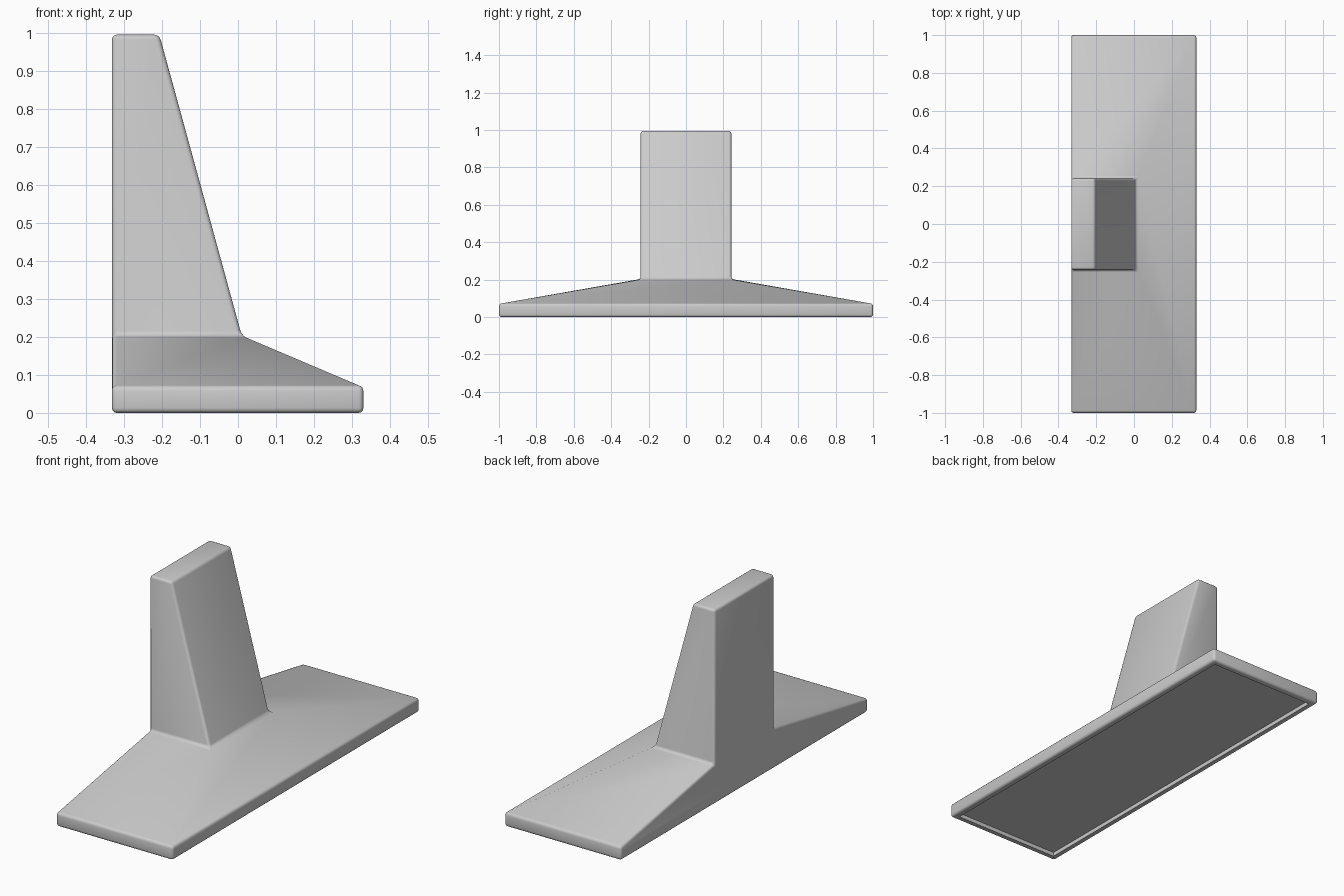
import bpy, bmesh, math

if "Cube" in bpy.data.objects:
    bpy.data.objects.remove(bpy.data.objects["Cube"])

# Stacked rectangular sections: (z, front x, half depth in y); the back stays flush
BACK = -0.332
SECTIONS = [(0.0, 0.33, 1.0), (0.07, 0.33, 1.0),
            (0.203, 0.01, 0.242), (0.995, -0.207, 0.242)]

bm = bmesh.new()
rings = []
for z, front, half in SECTIONS:
    corners = [(BACK, -half), (front, -half), (front, half), (BACK, half)]
    rings.append([bm.verts.new((x, y, z)) for x, y in corners])

# Walls and caps
for low, high in zip(rings, rings[1:]):
    for i in range(4):
        j = (i + 1) % 4
        bm.faces.new((low[i], low[j], high[j], high[i]))
bm.faces.new(rings[0][::-1])
bm.faces.new(rings[-1])
bm.normal_update()

# Rounded edges and fillets on all clear corners
sharp = [e for e in bm.edges if e.calc_face_angle() > math.radians(30)]
bmesh.ops.bevel(bm, geom=sharp, offset=0.013, segments=3, profile=0.5,
                affect='EDGES', clamp_overlap=True)
bm.normal_update()

# Shallow recess under the foot
under = min(bm.faces, key=lambda f: f.normal.z * f.calc_area())
bmesh.ops.inset_region(bm, faces=[under], thickness=0.027)
wall = bmesh.ops.inset_region(bm, faces=[under], thickness=0.0005)
for v in under.verts:
    v.co.z += 0.02

mesh = bpy.data.meshes.new("pedestal_stand")
bm.to_mesh(mesh)
bm.free()
stand = bpy.data.objects.new("pedestal_stand", mesh)
bpy.context.collection.objects.link(stand)

# Smooth shading with crisp recess edges
bpy.context.view_layer.objects.active = stand
stand.select_set(True)
bpy.ops.object.shade_smooth_by_angle(angle=math.radians(35))
